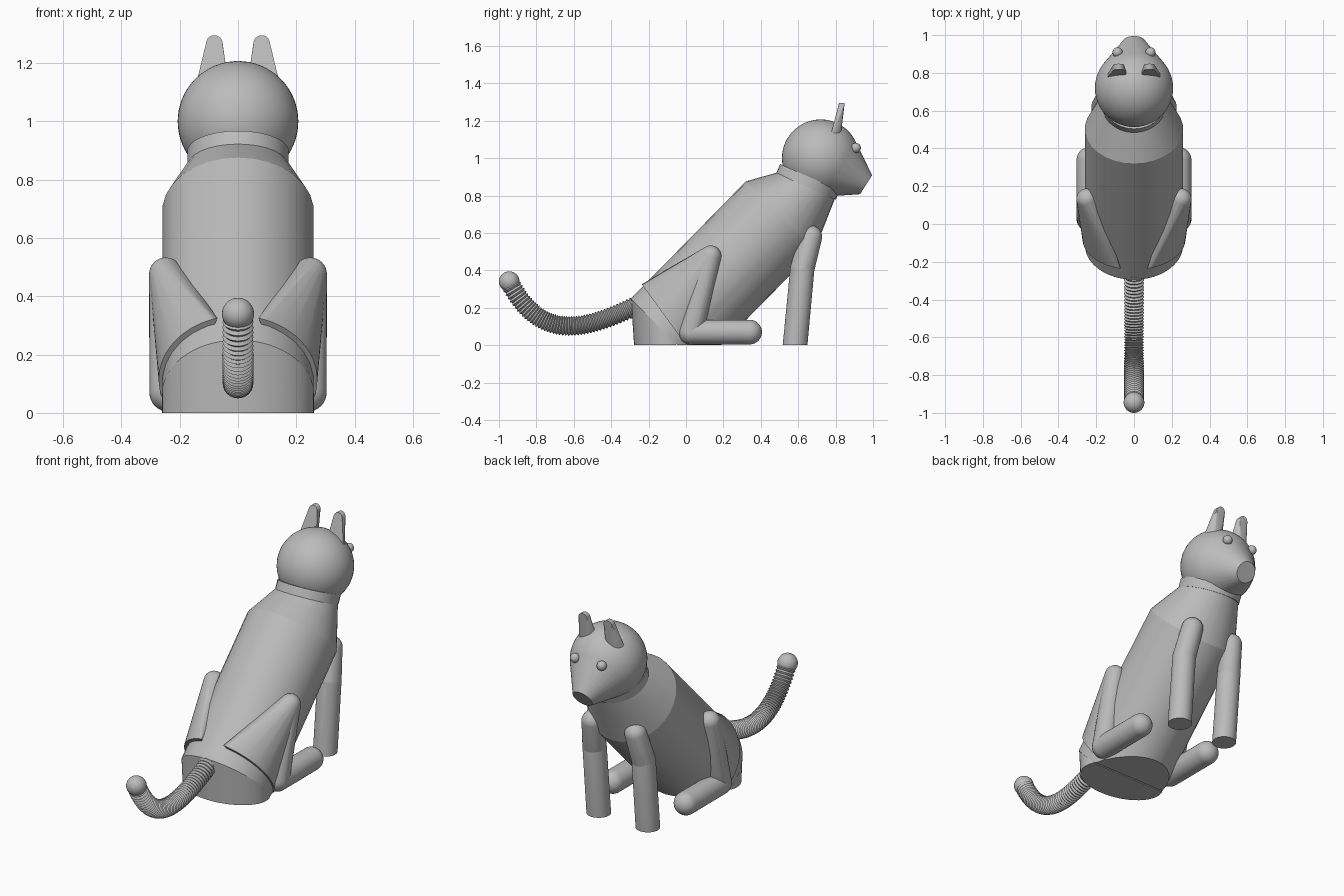
import bpy, bmesh, math
from mathutils import Vector

if "Cube" in bpy.data.objects:
    bpy.data.objects.remove(bpy.data.objects["Cube"])

grey = bpy.data.materials.new("soft grey")
grey.use_nodes = True
COLOUR = (0.5, 0.5, 0.5, 1)
grey.diffuse_color = COLOUR
grey.node_tree.nodes["Principled BSDF"].inputs["Base Color"].default_value = COLOUR


def finish(name, bm, smooth=True, ground=False):
    """Turn a bmesh into an object, optionally trimmed flat at the ground."""
    if ground:
        cut = bmesh.ops.bisect_plane(bm, geom=bm.verts[:] + bm.edges[:] + bm.faces[:],
                                     plane_co=(0, 0, 0), plane_no=(0, 0, 1), clear_inner=True)
        rim = [e for e in cut["geom_cut"] if isinstance(e, bmesh.types.BMEdge)]
        if rim:
            bmesh.ops.edgeloop_fill(bm, edges=rim)
    bmesh.ops.recalc_face_normals(bm, faces=bm.faces[:])
    mesh = bpy.data.meshes.new(name)
    bm.to_mesh(mesh)
    bm.free()
    mesh.materials.append(grey)
    obj = bpy.data.objects.new(name, mesh)
    bpy.context.collection.objects.link(obj)
    if smooth:
        bpy.ops.object.select_all(action='DESELECT')
        obj.select_set(True)
        bpy.context.view_layer.objects.active = obj
        bpy.ops.object.shade_smooth_by_angle(angle=math.radians(30))
    return obj


def disc(centre, normal, r, n=30, start=0, sweep=360):
    """Points on a circle; angle 0 is the highest point, 90 is toward +x."""
    c, nrm = Vector(centre), Vector(normal).normalized()
    side = Vector((1, 0, 0))
    up = nrm.cross(side)
    up = up if up.z > 0 else -up
    count = n if sweep == 360 else n + 1
    angles = [math.radians(start + sweep * i / n) for i in range(count)]
    return [c + r * (math.cos(a) * up + math.sin(a) * side) for a in angles]


def ball(centre, r, u=32, v=16):
    bm = bmesh.new()
    bmesh.ops.create_uvsphere(bm, u_segments=u, v_segments=v, radius=r)
    pts = [p.co + Vector(centre) for p in bm.verts]
    bm.free()
    return pts


def hull(name, *groups, **options):
    """Wrap the given point groups in a tight skin."""
    bm = bmesh.new()
    for group in groups:
        for p in group:
            bm.verts.new(p)
    bmesh.ops.remove_doubles(bm, verts=bm.verts[:], dist=0.0001)
    out = bmesh.ops.convex_hull(bm, input=bm.verts[:])
    spare = set(out["geom_interior"]) | set(out["geom_unused"])
    bmesh.ops.delete(bm, geom=[v for v in spare if isinstance(v, bmesh.types.BMVert)],
                     context='VERTS')
    bmesh.ops.dissolve_limit(bm, angle_limit=0.01, verts=bm.verts[:], edges=bm.edges[:])
    return finish(name, bm, **options)


# Torso: leaning cylinder, shoulders, collar and rump
LEAN = (0, 1, 1)
NECK = Vector((0, 0.4, 0.915))
rump_c, chest_c = Vector((0, -0.111, 0.066)), Vector((0, 0.504, 0.692))
neck_c = Vector((0, 0.645, 0.857))
rump_ring = disc(rump_c, LEAN, 0.26)
chest_ring = disc(chest_c, LEAN, 0.26)
hull("torso", rump_ring, chest_ring, ground=True)
hull("shoulders", chest_ring, disc(neck_c, NECK, 0.168))
hull("collar", disc(neck_c - NECK * 0.01, NECK, 0.174), disc(neck_c + NECK * 0.045, NECK, 0.174))
raised = [p for p in disc(rump_c, LEAN, 0.26, n=60) if p.z > 0]
hull("rump", raised, [(p.x, p.y + 0.07 * p.z, 0) for p in raised])

# Head with tapered snout
hull("head", ball((0, 0.72, 1.0), 0.207, 48, 32), disc((0, 0.963, 0.858), (0, 0.84, -0.54), 0.06))

for side, label in ((1, "left"), (-1, "right")):
    # Eyes and flat-fronted ears
    hull(label + "_eye", ball((side * 0.087, 0.908, 1.055), 0.027))
    tip = disc((side * 0.081, 0.843, 1.268), (0, 1, -0.2), 0.028)
    base = disc((side * 0.088, 0.775, 1.13), (0, 0.4, 1), 0.055, 16, 90, 180)
    base += disc((side * 0.088, 0.775, 1.13), (0, 0.4, 1), 0.055, 16, -90, -180)
    hull(label + "_ear", tip, [p - Vector((0, 0.03, 0)) for p in tip], base)

    # Front leg: straight shin and upper leg into the shoulder
    knee = ball((side * 0.16, 0.622, 0.41), 0.065)
    hull(label + "_front_shin", disc((side * 0.16, 0.583, 0), (0, 0, 1), 0.066), knee)
    hull(label + "_front_upper_leg", knee, ball((side * 0.14, 0.668, 0.58), 0.06))

    # Hind leg: thigh wrapping the hip, shank and foot
    knee = ball((side * 0.248, 0.132, 0.476), 0.057)
    heel = ball((side * 0.238, 0.026, 0.07), 0.066)
    hip = disc((0, -0.082, 0.113), (0, 0.81, 0.59), 0.272, 20, side * 15, side * 110)
    hull(label + "_thigh", hip, knee, ground=True)
    hull(label + "_shank", knee, heel)
    hull(label + "_hind_foot", heel, ball((side * 0.238, 0.34, 0.07), 0.066))

# Tail: ribbed tube along a curve, with a ball tip
PATH = [Vector(p) for p in ((0, -0.25, 0.22), (0, -0.55, 0.07), (0, -0.78, 0.02), (0, -0.945, 0.34))]


def along(t):
    s = 1 - t
    a, b, c, d = PATH
    return s**3 * a + 3 * s * s * t * b + 3 * s * t * t * c + t**3 * d


bm = bmesh.new()
RIBS = 48
rings = []
for i in range(2 * RIBS + 1):
    t = i / (2 * RIBS)
    heading = along(t + 0.01) - along(t - 0.01)
    # Direction is kept consistent by building the ring frame by hand
    up = Vector((1, 0, 0)).cross(heading.normalized())
    r = 0.053 if i % 2 else 0.044
    rings.append([bm.verts.new(along(t) + r * (math.cos(a) * up + math.sin(a) * Vector((1, 0, 0))))
                  for a in (math.tau * k / 24 for k in range(24))])
for lower, upper in zip(rings, rings[1:]):
    for k in range(24):
        m = (k + 1) % 24
        bm.faces.new((lower[k], lower[m], upper[m], upper[k]))
bm.faces.new(rings[0])
bm.faces.new(rings[-1])
finish("tail", bm)
hull("tail_tip", ball((0, -0.945, 0.34), 0.055))
